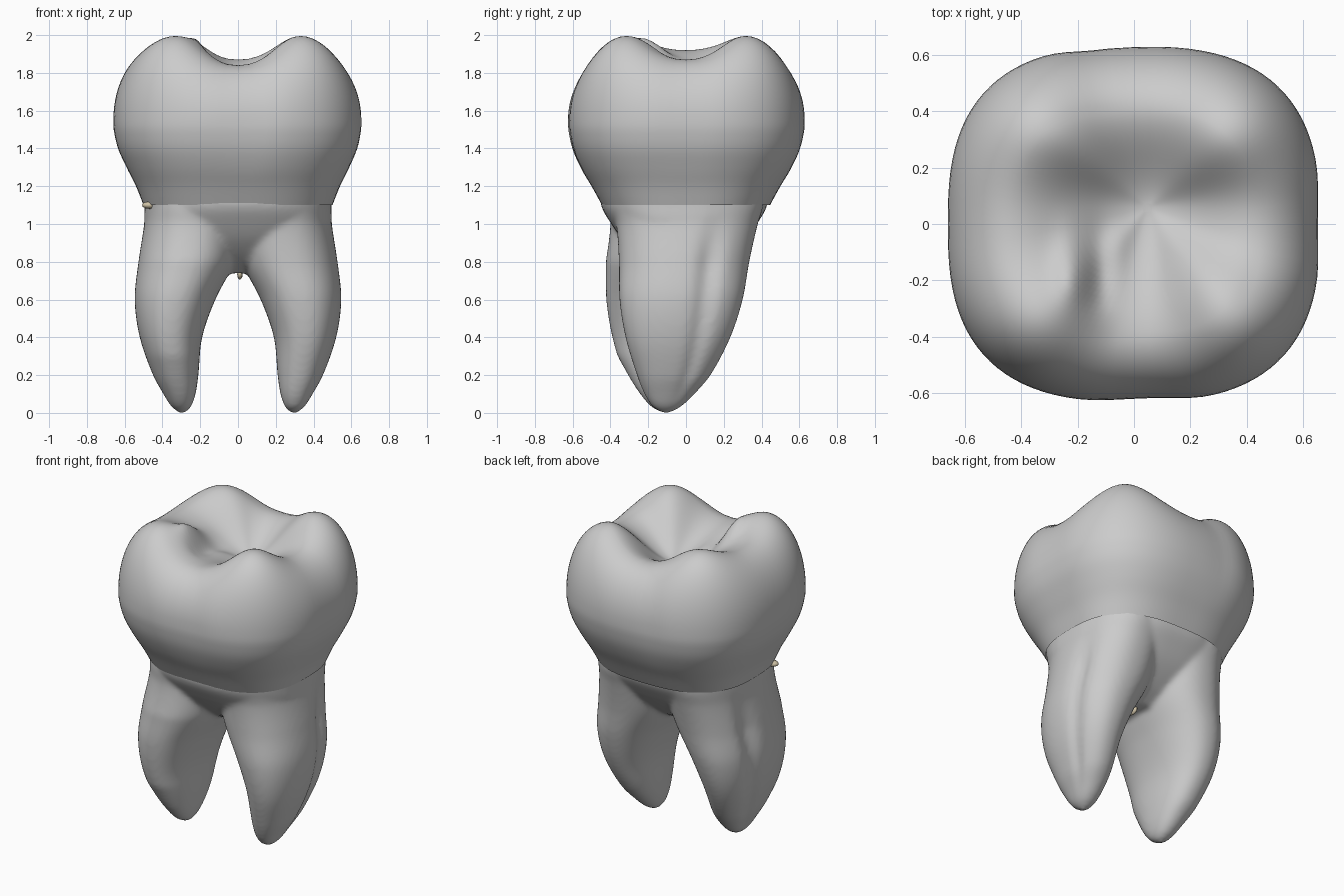
import bpy, bmesh, math
from math import sin, cos, pi, exp

if "Cube" in bpy.data.objects:
    bpy.data.objects.remove(bpy.data.objects["Cube"])

N = 96


def interp(rows, z):
    """Smooth (Hermite) lookup of a table whose first column is ascending z."""
    n = len(rows)
    i = max(0, min(n - 2, next((k for k in range(n - 1) if z <= rows[k + 1][0]), n - 2)))

    def slope(k, c):
        a, b = rows[max(k - 1, 0)], rows[min(k + 1, n - 1)]
        return (b[c] - a[c]) / (b[0] - a[0])
    p, q = rows[i], rows[i + 1]
    h = q[0] - p[0]
    t = (z - p[0]) / h
    return [(2*t**3 - 3*t*t + 1) * p[c] + (t**3 - 2*t*t + t) * h * slope(i, c)
            + (3*t*t - 2*t**3) * q[c] + (t**3 - t*t) * h * slope(i + 1, c)
            for c in range(1, len(p))]


def oval(f, n):
    """Point on a unit superellipse."""
    c, s = cos(f), sin(f)
    return math.copysign(abs(c) ** (2 / n), c), math.copysign(abs(s) ** (2 / n), s)


def loft(bm, rings, cap_start=True, cap_end=True):
    vs = [[bm.verts.new(p) for p in r] for r in rings]
    for a, b in zip(vs, vs[1:]):
        for j in range(N):
            k = (j + 1) % N
            bm.faces.new((a[j], a[k], b[k], b[j]))
    if cap_start:
        bm.faces.new(vs[0][::-1])
    if cap_end:
        bm.faces.new(vs[-1])


def make(name, bm):
    bmesh.ops.recalc_face_normals(bm, faces=bm.faces[:])
    me = bpy.data.meshes.new(name)
    bm.to_mesh(me)
    bm.free()
    for p in me.polygons:
        p.use_smooth = True
    ob = bpy.data.objects.new(name, me)
    bpy.context.collection.objects.link(ob)
    return ob


# Crown: flared wall, rounded cusps, sunken chewing surface
wall = [(1.10, .50, .445), (1.2, .54, .50), (1.3, .59, .56), (1.4, .635, .605),
        (1.5, .658, .628), (1.55, .66, .63)]
RIM, EQ = .65, 1.55
angles = [2 * pi * j / N for j in range(N)]


def rim_height(f):
    side = (1.87 if cos(f) > 0 else 1.92) * cos(f) ** 2
    face = (1.87 if sin(f) > 0 else 1.84) * sin(f) ** 2
    valley = side + face
    return valley + (1.995 - valley) * (sin(2 * f) ** 2) ** .8


def dent(f, z):
    """Shallow developmental grooves on the outer faces."""
    w = max(0, min(1, (z - 1.25) / .3))
    d = sum(k * exp(-((f - c) / .13) ** 2) for c, k in
            ((1.5 * pi + .06, .022), (.5 * pi + .15, .018), (.02, .012), (2 * pi, .012)))
    return 1 - d * w


def crown_point(f, s, a, b, z):
    x, y = oval(f, 2.7)
    k = s * dent(f, z)
    return [a * x * k, b * y * k, z]


rings = []
for i in range(19):
    z = 1.10 + .45 * i / 18
    a, b = interp(wall, z)
    rings.append([crown_point(f, 1, a, b, z) for f in angles])
for i in range(1, 17):
    t = pi / 2 * i / 16
    rings.append([crown_point(f, RIM + (1 - RIM) * cos(t), .66, .63,
                              EQ + (rim_height(f) - EQ) * sin(t)) for f in angles])
for i in range(1, 24):
    q = 1 - i / 24
    ring = []
    for f in angles:
        e = q * q * (3 - 2 * q)
        p = crown_point(f, RIM * q, .66, .63, 1.73 + (rim_height(f) - 1.73) * e)
        p[0] += .05 * (1 - q)
        p[1] += .06 * (1 - q)
        along = exp(-((p[1] + .17) / .13) ** 2) * min(1, 4 * (1 - q))
        p[2] += along * (.035 * exp(-((p[0] + .23) / .05) ** 2)
                         - .05 * exp(-((p[0] + .12) / .05) ** 2))
        ring.append(p)
    rings.append(ring)
bm = bmesh.new()
loft(bm, rings, cap_start=False)
make("crown", bm)

# Roots: z, inner x, outer x, front y, back y
root = [(0, .28, .31, -.125, -.085), (.03, .25, .35, -.175, -.03), (.1, .225, .395, -.22, .045),
        (.2, .21, .45, -.26, .13), (.4, .19, .52, -.32, .235), (.6, .12, .547, -.352, .30),
        (.8, .02, .527, -.355, .335), (1.0, -.02, .497, -.37, .38), (1.1, -.04, .493, -.40, .41),
        (1.2, -.04, .49, -.40, .41)]
bm = bmesh.new()
for side, shift in ((1, 0), (-1, -.07)):
    rings = []
    for i in range(49):
        z = 1.2 * (i / 48) ** 1.3
        xi, xo, y0, y1 = interp(root, z)
        y0 += shift * min(1, z / .3) * max(0, min(1, (1.15 - z) / .35))
        cx, rx, cy, ry = (xi + xo) / 2, (xo - xi) / 2, (y0 + y1) / 2, (y1 - y0) / 2
        fade = max(0, min(1, z / .2, (1.05 - z) / .25))
        ring = []
        for f in angles:
            x, y = oval(f, 2.25)
            g = .14 * fade * exp(-((y - .38) / .16) ** 2) if x > 0 else 0
            ring.append((side * (cx + rx * x * (1 - g)), cy + ry * y, z))
        rings.append(ring)
    loft(bm, rings)

# Trunk that joins the roots under the crown
trunk = [(.74, .10, .10), (.8, .28, .20), (.9, .44, .31), (1.0, .492, .385),
         (1.1, .495, .44), (1.2, .495, .44)]
rings = []
for i in range(24):
    z = .74 + .46 * i / 23
    a, b = interp(trunk, z)
    rings.append([(a * x, b * y - .01, z) for x, y in (oval(f, 2.6) for f in angles)])
loft(bm, rings)
roots = make("roots", bm)
m = roots.modifiers.new("fuse", 'REMESH')
m.mode = 'VOXEL'
m.voxel_size = .014
m.use_smooth_shade = True
m = roots.modifiers.new("soften", 'SMOOTH')
m.factor = .5
m.iterations = 10

# Tiny tan deposits at the neck and between the roots
tan = bpy.data.materials.new("tan")
tan.diffuse_color = (.62, .54, .38, 1)
tan.use_nodes = True
tan.node_tree.nodes["Principled BSDF"].inputs["Base Color"].default_value = tan.diffuse_color
for name, loc, size in (("neck_deposit", (-.465, -.22, 1.10), (.045, .03, .02)),
                        ("fork_deposit", (.01, .0, .735), (.015, .04, .03))):
    bm = bmesh.new()
    bmesh.ops.create_icosphere(bm, subdivisions=2, radius=1)
    for v in bm.verts:
        v.co = [loc[k] + v.co[k] * size[k] for k in range(3)]
    make(name, bm).data.materials.append(tan)
